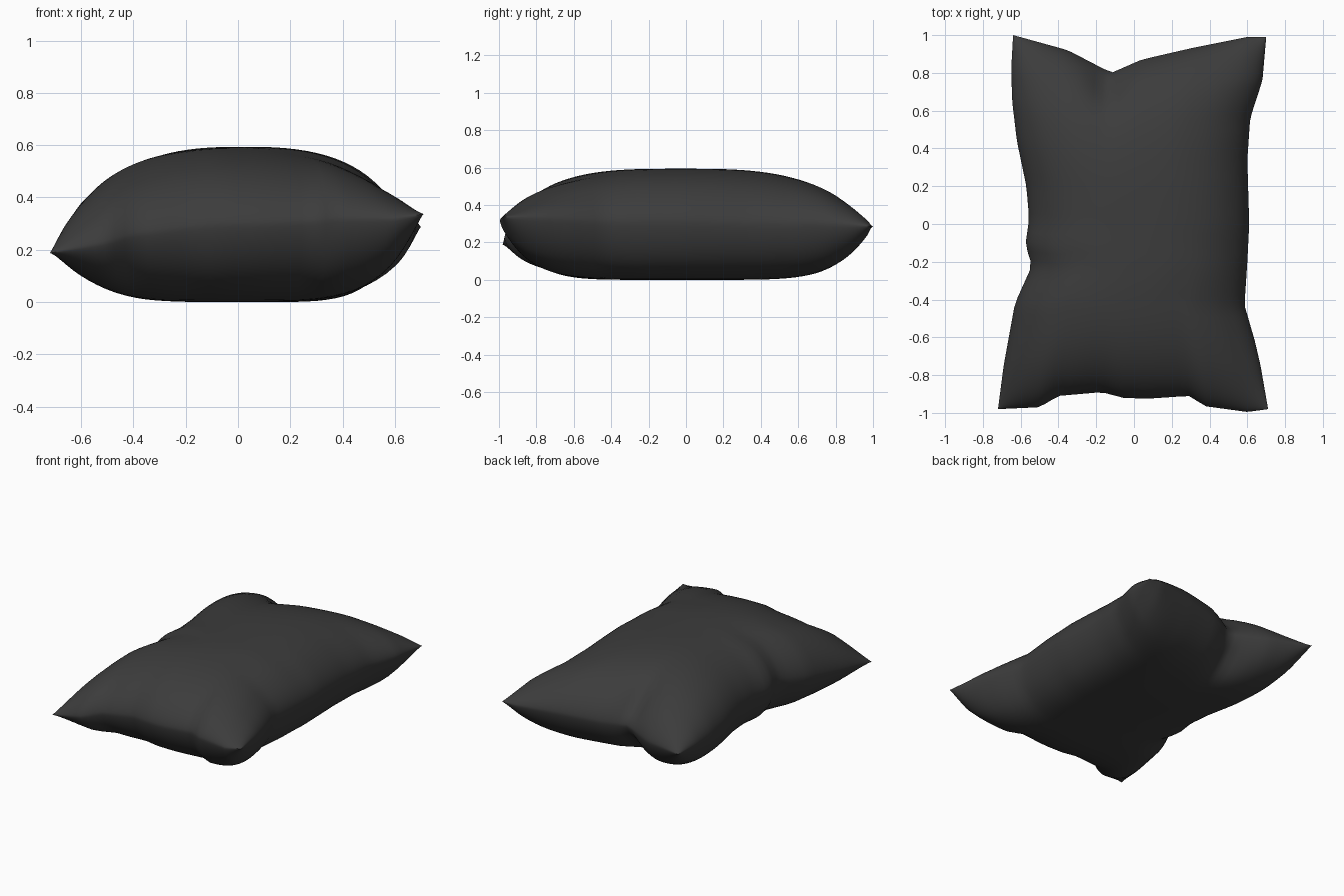
import bpy, bmesh, math
from mathutils import Vector

if "Cube" in bpy.data.objects:
    bpy.data.objects.remove(bpy.data.objects["Cube"])

# Seam edges of the cushion (x, y, z), corner to corner
FRONT = [(-.72, -.98, .19), (-.50, -.97, .23), (-.40, -.91, .26), (-.17, -.89, .29), (-.06, -.92, .30),
         (.07, -.925, .30), (.29, -.91, .31), (.38, -.965, .32), (.60, -.995, .32), (.71, -.98, .34)]
BACK = [(-.64, 1.0, .29), (-.35, .92, .27), (-.12, .80, .27), (.04, .87, .28), (.30, .93, .29),
        (.60, .99, .29), (.70, .99, .29)]
LEFT = [(-.72, -.98, .19), (-.69, -.75, .22), (-.63, -.42, .27), (-.54, -.22, .30), (-.575, -.11, .30),
        (-.555, .03, .30), (-.57, .20, .30), (-.62, .44, .29), (-.645, .65, .29), (-.65, .82, .29), (-.64, 1.0, .29)]
RIGHT = [(.71, -.98, .34), (.67, -.75, .33), (.64, -.62, .32), (.585, -.43, .31), (.60, -.20, .31),
         (.61, 0, .31), (.60, .34, .30), (.615, .56, .30), (.68, .76, .30), (.70, .99, .29)]


def along(pts, axis, t):
    """Point on an edge at fraction t of its main axis."""
    c = pts[0][axis] + t * (pts[-1][axis] - pts[0][axis])
    for a, b in zip(pts, pts[1:]):
        if c <= b[axis] + 1e-9:
            return Vector(a).lerp(Vector(b), (c - a[axis]) / (b[axis] - a[axis]))
    return Vector(pts[-1])


def seam_sheet(s, t):
    """Coons patch stretched between the four seams."""
    c00, c10, c01, c11 = (Vector(p) for p in (FRONT[0], FRONT[-1], BACK[0], BACK[-1]))
    ruled = along(FRONT, 0, s).lerp(along(BACK, 0, s), t) + along(LEFT, 1, t).lerp(along(RIGHT, 1, t), s)
    return ruled - c00.lerp(c10, s).lerp(c01.lerp(c11, s), t)


def puff(a, power, rnd):
    return max(0.0, 1 - abs(a) ** power) ** rnd


NX, NY = 44, 60
bm = bmesh.new()


def build_side(top, shared):
    grid = {}
    for i in range(NX + 1):
        for j in range(NY + 1):
            edge = i in (0, NX) or j in (0, NY)
            if edge and shared:
                grid[i, j] = shared[i, j]
                continue
            # closer rows near the seams
            u = math.sin(math.pi / 2 * (2 * i / NX - 1))
            v = math.sin(math.pi / 2 * (2 * j / NY - 1))
            p = seam_sheet((u + 1) / 2, (v + 1) / 2)
            if not edge:
                f = puff(u, 2.6, .58) * puff(v, 3.2, .62) if top else puff(u, 5, .62) * puff(v, 6, .65)
                # pinched fold behind the back notch
                d = ((p.x + .15) / .07) ** 2 + ((p.y - .78) / .12) ** 2
                f *= 1 - .35 * math.exp(-d)
                p.z += f * ((.597 if top else 0.003) - p.z)
            grid[i, j] = bm.verts.new(p)
    for i in range(NX):
        for j in range(NY):
            q = [grid[i, j], grid[i + 1, j], grid[i + 1, j + 1], grid[i, j + 1]]
            bm.faces.new(q if top else q[::-1])
    return grid


# Upper and lower halves share the seam
build_side(False, build_side(True, None))
low = min(v.co.z for v in bm.verts)
for v in bm.verts:
    v.co.z -= low
mesh = bpy.data.meshes.new("pillow")
bm.to_mesh(mesh)
bm.free()
pillow = bpy.data.objects.new("pillow", mesh)
bpy.context.collection.objects.link(pillow)

# Dark fabric
fabric = bpy.data.materials.new("dark_fabric")
fabric.diffuse_color = (.045, .045, .045, 1)
fabric.use_nodes = True
fabric.node_tree.nodes["Principled BSDF"].inputs["Base Color"].default_value = fabric.diffuse_color
mesh.materials.append(fabric)

bpy.context.view_layer.objects.active = pillow
pillow.select_set(True)
bpy.ops.object.shade_smooth_by_angle(angle=math.radians(50))
